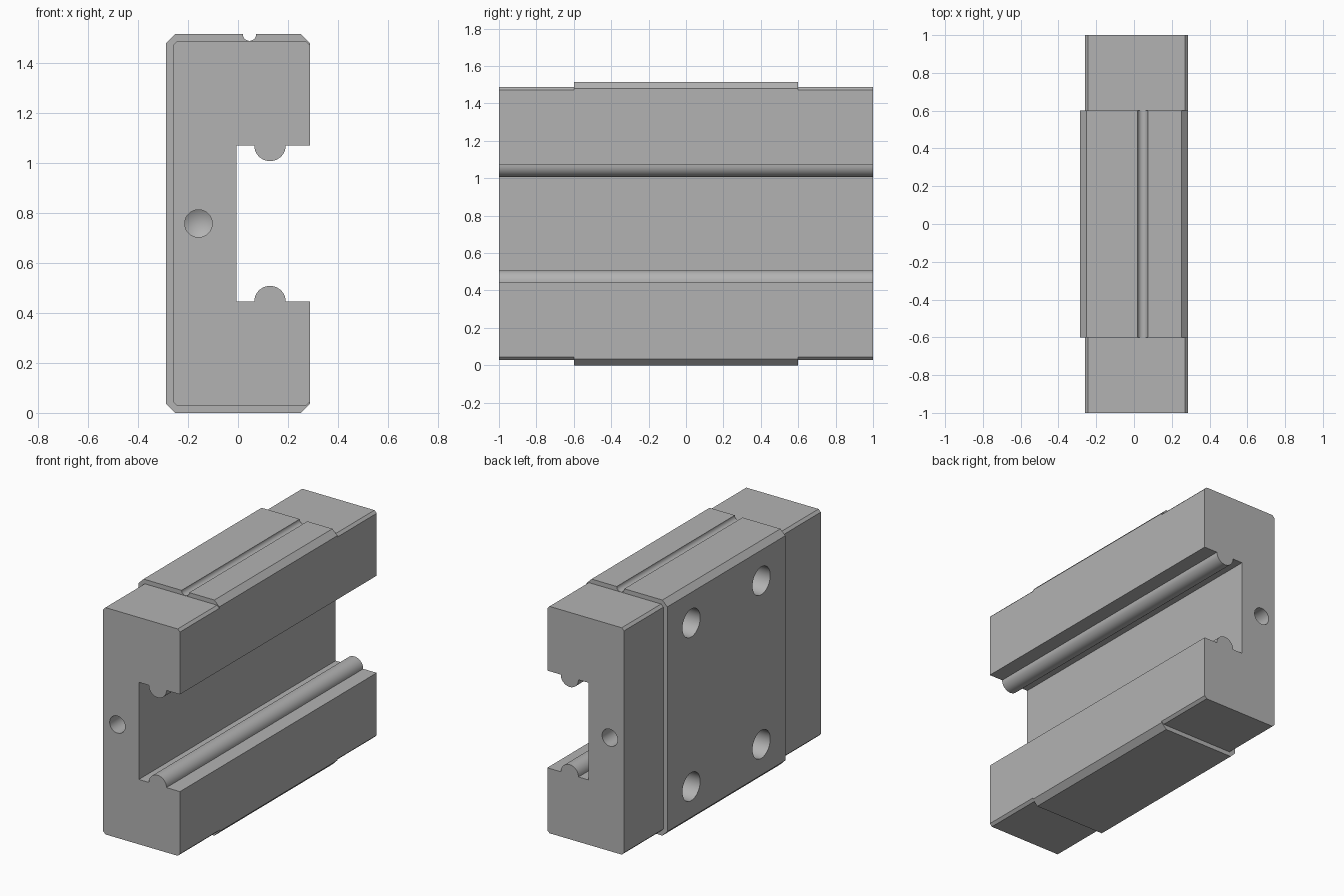
import bpy, bmesh, math
from mathutils import Matrix, Vector

if "Cube" in bpy.data.objects:
    bpy.data.objects.remove(bpy.data.objects["Cube"])

HEIGHT, HALF_WIDTH, STEP = 1.515, 0.287, 0.028
MID_Z = HEIGHT / 2

steel = bpy.data.materials.new("steel_grey")
steel.use_nodes = True
steel.diffuse_color = (0.45, 0.45, 0.45, 1)
steel.node_tree.nodes["Principled BSDF"].inputs["Base Color"].default_value = (0.45, 0.45, 0.45, 1)


def arc(cx, cz, r, start, end, n=20):
    """Points on an arc, angles in degrees."""
    angles = [math.radians(start + (end - start) * i / n) for i in range(n + 1)]
    return [(cx + r * math.cos(a), cz + r * math.sin(a)) for a in angles]


def add_object(name, bm):
    bmesh.ops.recalc_face_normals(bm, faces=bm.faces)
    mesh = bpy.data.meshes.new(name)
    bm.to_mesh(mesh)
    bm.free()
    mesh.materials.append(steel)
    obj = bpy.data.objects.new(name, mesh)
    bpy.context.collection.objects.link(obj)
    return obj


def rail_profile(inset, chamfer, groove):
    """C-shaped section: chamfered outside, channel with two round ridges."""
    left, right = -HALF_WIDTH + inset, HALF_WIDTH
    low, high = inset, HEIGHT - inset
    channel_x, ridge_x, ridge_r = -0.005, 0.128, 0.063
    channel_low, channel_high = 0.445, 1.07
    pts = [(left, low + chamfer), (left + chamfer, low),
           (right - chamfer, low), (right, low + chamfer), (right, channel_low)]
    pts += arc(ridge_x, channel_low, ridge_r, 0, 180)
    pts += [(channel_x, channel_low), (channel_x, channel_high)]
    pts += arc(ridge_x, channel_high, ridge_r, 180, 360)
    pts += [(right, channel_high), (right, high - chamfer), (right - chamfer, high)]
    if groove:
        pts += arc(0.046, high, 0.027, 360, 180, 12)
    pts += [(left + chamfer, high), (left, high - chamfer)]
    return pts


def extrude_y(name, pts, y0, y1):
    bm = bmesh.new()
    face = bm.faces.new([bm.verts.new((x, y0, z)) for x, z in pts])
    out = bmesh.ops.extrude_face_region(bm, geom=[face], use_keep_orig=True)
    verts = [v for v in out["geom"] if isinstance(v, bmesh.types.BMVert)]
    bmesh.ops.translate(bm, verts=verts, vec=(0, y1 - y0, 0))
    return add_object(name, bm)


def drill(obj, pos, direction, radius, depth):
    """Cut a blind hole with a conical bottom."""
    n, lead, tip = 40, 0.05, radius * 0.6
    bm = bmesh.new()
    rings = [[bm.verts.new((x, y, h)) for x, y in arc(0, 0, radius, 0, 360, n)[:-1]]
             for h in (-lead, depth)]
    apex = bm.verts.new((0, 0, depth + tip))
    bm.faces.new(rings[0])
    for i in range(n):
        j = (i + 1) % n
        bm.faces.new((rings[0][i], rings[0][j], rings[1][j], rings[1][i]))
        bm.faces.new((rings[1][i], rings[1][j], apex))
    turn = Vector((0, 0, 1)).rotation_difference(Vector(direction)).to_matrix().to_4x4()
    bm.transform(Matrix.Translation(pos) @ turn)
    cutter = add_object("drill_cutter", bm)
    cutter.hide_render = True
    mod = obj.modifiers.new("hole", "BOOLEAN")
    mod.operation, mod.solver, mod.object = "DIFFERENCE", "EXACT", cutter
    bpy.context.view_layer.objects.active = obj
    bpy.ops.object.modifier_apply(modifier=mod.name)
    bpy.data.objects.remove(cutter)


# Central block with top groove and four mounting holes
block = extrude_y("carriage_block", rail_profile(0, 0.035, True), -0.6, 0.6)
for y in (-0.356, 0.356):
    for dz in (-0.526, 0.526):
        drill(block, (-HALF_WIDTH, y, MID_Z + dz), (1, 0, 0), 0.09, 0.33)
parts = [block]

# Slightly smaller end caps, each with a lubrication port
for name, side in (("front_end_cap", -1), ("back_end_cap", 1)):
    cap = extrude_y(name, rail_profile(STEP, 0.016, False), side * 0.6, side)
    drill(cap, (-0.158, side, MID_Z), (0, -side, 0), 0.055, 0.2)
    parts.append(cap)

# Smooth the curved walls, keep the machined edges crisp
for obj in parts:
    bpy.ops.object.select_all(action="DESELECT")
    obj.select_set(True)
    bpy.context.view_layer.objects.active = obj
    bpy.ops.object.shade_smooth_by_angle(angle=math.radians(25))
